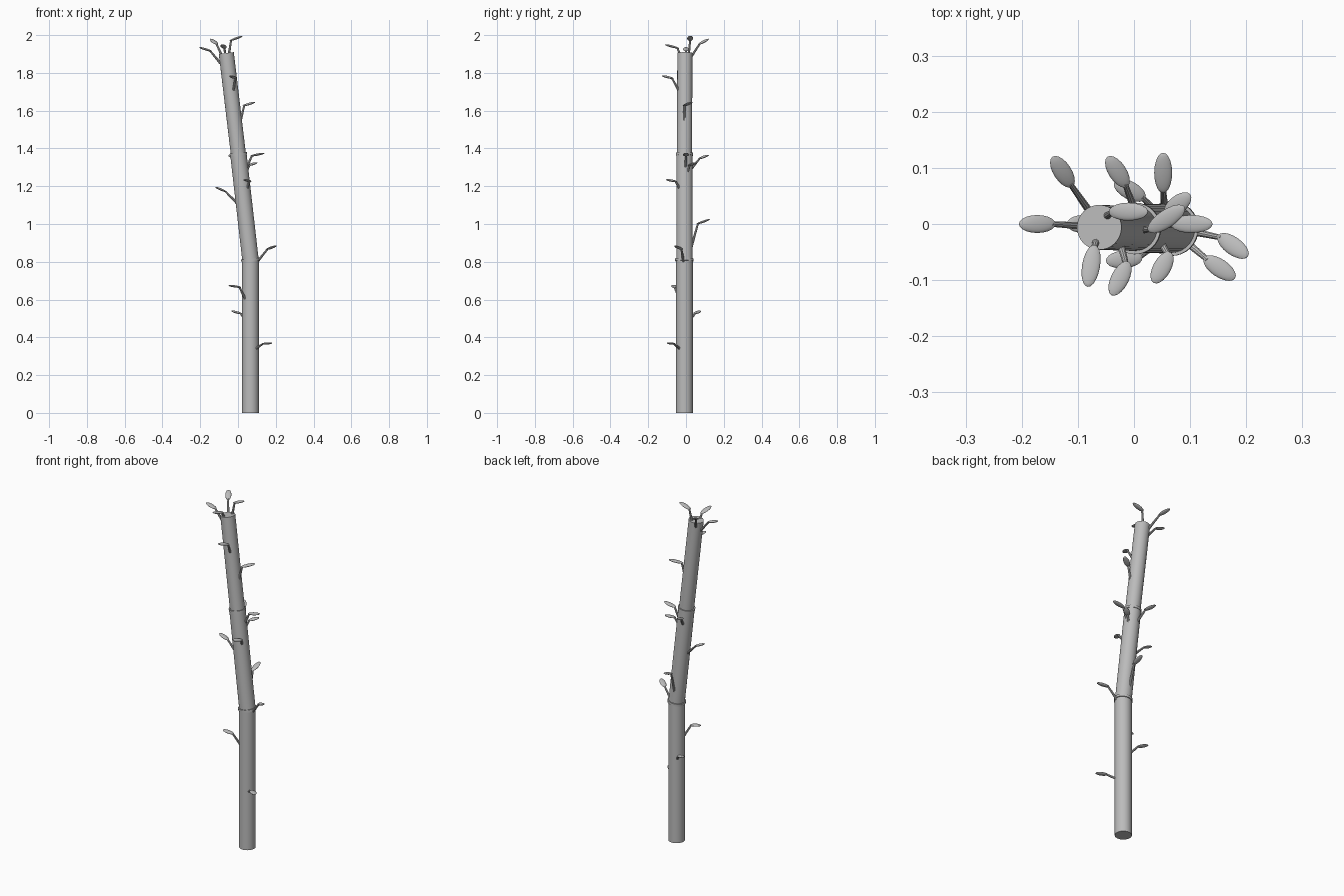
import bpy
from mathutils import Vector, Matrix

cube = bpy.data.objects.get("Cube")
if cube:
    bpy.data.objects.remove(cube, do_unlink=True)

grey = bpy.data.materials.new("plain_grey")
grey.use_nodes = True
grey.diffuse_color = (0.5, 0.5, 0.5, 1)
grey.node_tree.nodes["Principled BSDF"].inputs["Base Color"].default_value = (0.5, 0.5, 0.5, 1)


def finish(name, matrix):
    """Name, place, colour and smooth the object just added."""
    obj = bpy.context.object
    obj.name = name
    obj.data.transform(matrix)
    obj.data.materials.append(grey)
    bpy.ops.object.shade_smooth_by_angle()
    return obj


def tube(name, start, end, r_start, r_end, sides=32):
    """Tapered cylinder between two points."""
    axis = end - start
    bpy.ops.mesh.primitive_cone_add(vertices=sides, radius1=r_start, radius2=r_end, depth=axis.length)
    turn = axis.to_track_quat("Z", "Y").to_matrix().to_4x4()
    return finish(name, Matrix.Translation((start + end) / 2) @ turn)


def leaf_blade(name, start, tip):
    """Flattened ellipsoid lying along start to tip."""
    axis = tip - start
    bpy.ops.mesh.primitive_uv_sphere_add(segments=20, ring_count=12, radius=1)
    turn = axis.to_track_quat("X", "Z").to_matrix().to_4x4()
    size = Matrix.Diagonal((axis.length / 2, 0.016, 0.006, 1))
    return finish(name, Matrix.Translation((start + tip) / 2) @ turn @ size)


# Trunk: three straight lengths, each leaning a little further
joints = [Vector(p) for p in ((0.066, -0.008, 0), (0.066, -0.008, 0.81),
                              (0.002, -0.008, 1.37), (-0.062, -0.006, 1.905))]
radii = (0.0445, 0.0435, 0.040)
for i, part in enumerate(("lower", "middle", "upper")):
    tube(part + "_trunk", joints[i], joints[i + 1], radii[i], radii[i])

# Thin collars where the lengths meet
for i, radius in ((1, 0.049), (2, 0.046)):
    half = (joints[i + 1] - joints[i]).normalized() * 0.007
    tube("trunk_collar", joints[i] - half, joints[i] + half, radius, radius)


def trunk_centre(z):
    """Point on the trunk's centre line at a height."""
    for low, high in zip(joints, joints[1:]):
        if z <= high.z:
            return low.lerp(high, (z - low.z) / (high.z - low.z))
    return joints[-1].copy()


# Twigs: height of the root, end of the stalk, tip of the leaf
twigs = (
    (0.34, (0.125, -0.06, 0.365), (0.18, -0.097, 0.37)),
    (0.49, (0.02, 0.045, 0.525), (-0.035, 0.075, 0.54)),
    (0.60, (0.015, -0.06, 0.665), (-0.05, -0.066, 0.675)),
    (0.80, (0.15, -0.02, 0.865), (0.203, -0.058, 0.885)),
    (0.88, (0.052, 0.055, 1.0), (0.052, 0.127, 1.025)),
    (1.11, (-0.06, 0, 1.17), (-0.12, 0, 1.195)),
    (1.19, (0.065, -0.05, 1.225), (0.035, -0.105, 1.235)),
    (1.27, (0.055, 0.015, 1.31), (0.1, 0.053, 1.325)),
    (1.30, (0.065, 0, 1.36), (0.14, 0, 1.375)),
    (1.29, (-0.012, 0.066, 1.345), (-0.047, 0.12, 1.365)),
    (1.54, (0.025, -0.013, 1.625), (0.09, 0.031, 1.645)),
    (1.71, (-0.01, -0.067, 1.77), (-0.04, -0.127, 1.785)),
    (1.85, (-0.14, 0, 1.915), (-0.205, 0, 1.935)),
    (1.88, (-0.11, 0.066, 1.95), (-0.145, 0.12, 1.98)),
    (1.89, (-0.07, -0.037, 1.93), (-0.083, -0.112, 1.95)),
    (1.89, (-0.045, 0.022, 1.97), (0.025, 0.022, 1.995)),
)
for z, elbow, tip in twigs:
    elbow, tip = Vector(elbow), Vector(tip)
    root = trunk_centre(z)
    out = Vector((elbow.x - root.x, elbow.y - root.y, 0))
    root += out.normalized() * min(0.037, out.length * 0.7)
    # The stalk runs a little way into the leaf
    inner = elbow.lerp(tip, 0.12)
    tube("stalk", root, inner, 0.007, 0.005, 10)
    leaf_blade("leaf", elbow, tip)
